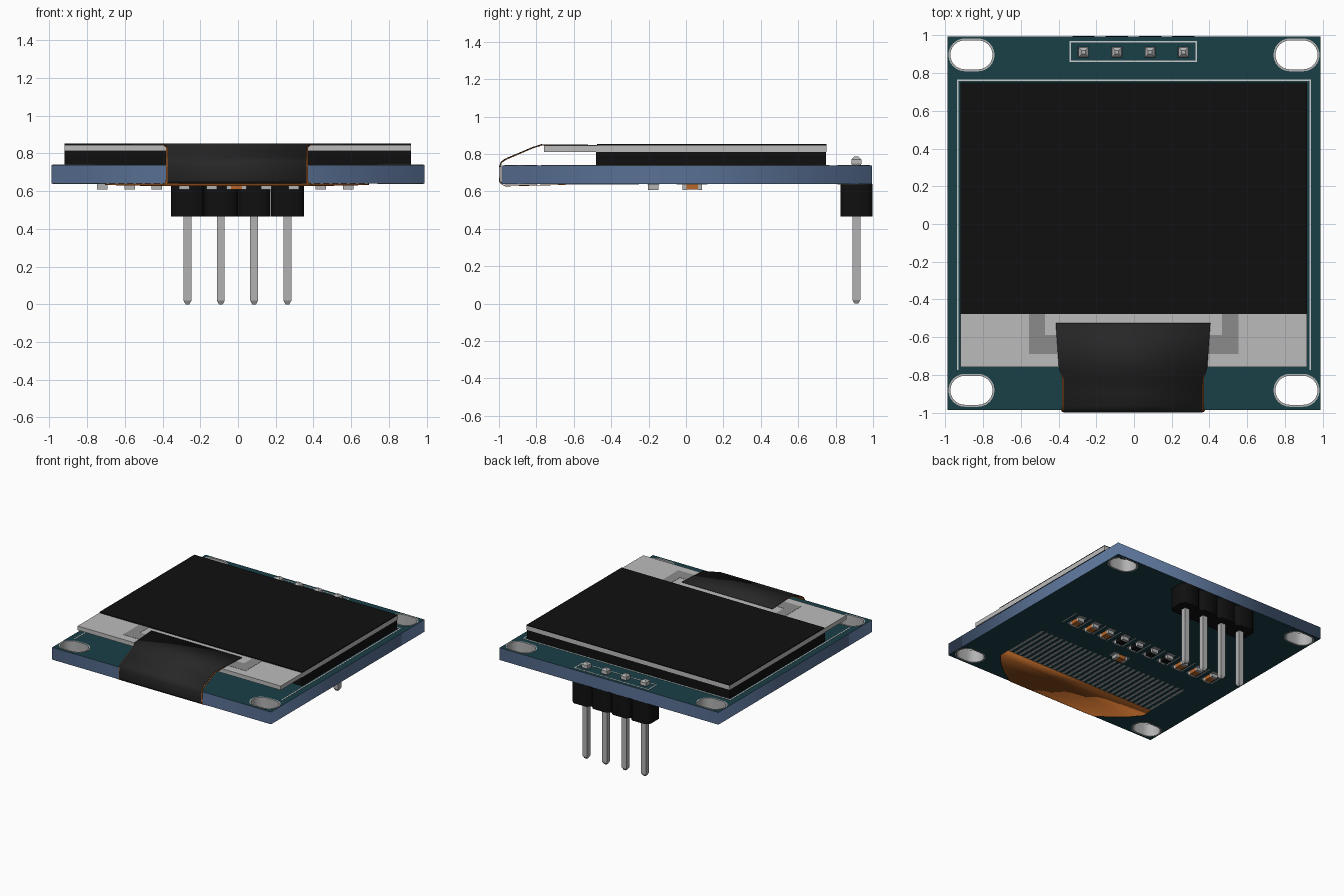
import bpy, bmesh, math
from mathutils import Vector

if "Cube" in bpy.data.objects:
    bpy.data.objects.remove(bpy.data.objects["Cube"])

def mat(name, r, g, b):
    m = bpy.data.materials.new(name)
    m.diffuse_color = (r, g, b, 1)
    m.use_nodes = True
    m.node_tree.nodes["Principled BSDF"].inputs["Base Color"].default_value = m.diffuse_color
    return m

TEAL = mat("board_teal", 0.010, 0.050, 0.063)
BLUE = mat("board_edge_blue", 0.10, 0.165, 0.30)
BLACK = mat("black", 0.005, 0.005, 0.005)
FILM = mat("film_dark", 0.02, 0.02, 0.02)
ORANGE = mat("flex_orange", 0.48, 0.13, 0.02)
GLASS = mat("glass_grey", 0.5, 0.5, 0.5)
SHADE = mat("shade_grey", 0.26, 0.26, 0.26)
METAL = mat("metal", 0.45, 0.45, 0.45)
PRINT = mat("print_pale", 0.55, 0.58, 0.58)

def finish(name, bm, material):
    bmesh.ops.recalc_face_normals(bm, faces=bm.faces)
    me = bpy.data.meshes.new(name)
    bm.to_mesh(me)
    bm.free()
    ob = bpy.data.objects.new(name, me)
    bpy.context.collection.objects.link(ob)
    if material:
        me.materials.append(material)
    return ob

def add_box(bm, x0, x1, y0, y1, z0, z1):
    vs = bmesh.ops.create_cube(bm, size=1)["verts"]
    for v in vs:
        v.co = ((x0 + x1) / 2 + v.co.x * (x1 - x0),
                (y0 + y1) / 2 + v.co.y * (y1 - y0),
                (z0 + z1) / 2 + v.co.z * (z1 - z0))

def boxes(name, items, material):
    bm = bmesh.new()
    for it in items:
        add_box(bm, *it)
    return finish(name, bm, material)

def plate(name, outlines, z0, z1, material):
    """Flat plate from 2D outlines; inner outlines become holes."""
    cu = bpy.data.curves.new(name, 'CURVE')
    cu.dimensions, cu.fill_mode = '2D', 'BOTH'
    cu.extrude = (z1 - z0) / 2
    for pts in outlines:
        sp = cu.splines.new('POLY')
        sp.points.add(len(pts) - 1)
        for p, (x, y) in zip(sp.points, pts):
            p.co = (x, y, 0, 1)
        sp.use_cyclic_u = True
    ob = bpy.data.objects.new(name, cu)
    bpy.context.collection.objects.link(ob)
    bpy.ops.object.select_all(action='DESELECT')
    ob.select_set(True)
    bpy.context.view_layer.objects.active = ob
    bpy.ops.object.convert(target='MESH')
    ob = bpy.context.view_layer.objects.active
    for v in ob.data.vertices:
        v.co.z += (z0 + z1) / 2
    ob.data.materials.clear()
    ob.data.materials.append(material)
    return ob

def slot(cx, cy, half, r, n=12):
    d = half - r
    pts = []
    for s, a0 in ((1, -math.pi / 2), (-1, math.pi / 2)):
        for i in range(n + 1):
            a = a0 + math.pi * i / n
            pts.append((cx + s * d + r * math.cos(a), cy + r * math.sin(a)))
    return pts

def loft_squares(bm, cx, cy, sections):
    """Square column from (z, half width) sections."""
    rings = [[bm.verts.new((cx + sx * h, cy + sy * h, z))
              for sx, sy in ((-1, -1), (1, -1), (1, 1), (-1, 1))] for z, h in sections]
    for a, b in zip(rings, rings[1:]):
        for i in range(4):
            bm.faces.new((a[i], a[(i + 1) % 4], b[(i + 1) % 4], b[i]))
    bm.faces.new(rings[0])
    bm.faces.new(rings[-1])

def ribbon(name, profile, material, thick, cx=-0.005):
    """Thin strip following (y, z, half width) stations, thickened inward."""
    bm = bmesh.new()
    rows = [[bm.verts.new((cx + s * w, y, z)) for s in (-1, 1)] for y, z, w in profile]
    for a, b in zip(rows, rows[1:]):
        bm.faces.new((a[0], b[0], b[1], a[1]))
    me = bpy.data.meshes.new(name)
    bm.to_mesh(me)
    bm.free()
    ob = bpy.data.objects.new(name, me)
    bpy.context.collection.objects.link(ob)
    me.materials.append(material)
    mod = ob.modifiers.new("thickness", 'SOLIDIFY')
    mod.thickness, mod.offset = thick, -1
    bpy.context.view_layer.objects.active = ob
    ob.select_set(True)
    bpy.ops.object.shade_smooth_by_angle(angle=math.radians(35))
    ob.select_set(False)
    return ob

# circuit board with four slotted holes, teal faces and blue edges
Z0, Z1 = 0.64, 0.74
holes = [(sx * 0.862, y) for sx in (-1, 1) for y in (0.897, -0.882)]
B = 0.99
board = plate("circuit_board", [[(-B, -0.987), (B, -0.987), (B, 0.995), (-B, 0.995)]]
              + [slot(x, y, 0.122, 0.087) for x, y in holes], Z0, Z1, TEAL)
board.data.materials.append(BLUE)
for p in board.data.polygons:
    p.material_index = 0 if abs(p.normal.z) > 0.5 else 1
for i, (x, y) in enumerate(holes):
    plate(f"hole_plating_{i + 1}", [slot(x, y, 0.1225, 0.0875), slot(x, y, 0.112, 0.077)],
          Z0 - 0.002, Z1 + 0.002, METAL)

# display stack
boxes("display_backing", [(-0.92, 0.917, -0.48, 0.748, Z1, 0.812)], BLACK)
boxes("display_glass", [(-0.92, 0.917, -0.758, 0.75, 0.812, 0.846)], GLASS)
boxes("display_front_film", [(-0.92, 0.917, -0.477, 0.75, 0.846, 0.853)], BLACK)
marks = []
for s in (-1, 1):
    for a, b, y0, y1 in ((0.47, 0.555, -0.69, -0.477), (0.36, 0.47, -0.69, -0.59)):
        xs = sorted((s * a - 0.002, s * b - 0.002))
        marks.append((*xs, y0, y1, 0.8455, 0.8475))
boxes("glass_conductor_marks", marks, SHADE)

# printed outlines on the top face
P = (Z1 - 0.001, Z1 + 0.002)
boxes("display_outline_print", [(-0.94, -0.931, -0.775, 0.767, *P), (0.931, 0.94, -0.775, 0.767, *P),
                                (-0.931, 0.931, 0.758, 0.767, *P)], PRINT)
boxes("header_outline_print", [(-0.342, -0.333, 0.86, 0.97, *P), (0.325, 0.334, 0.86, 0.97, *P),
                               (-0.333, 0.325, 0.86, 0.868, *P), (-0.333, 0.325, 0.962, 0.97, *P)], PRINT)

# flexible ribbon: orange base wrapping the front edge, dark cover film outside
ribbon("ribbon_base", [(-0.60, 0.849, 0.40), (-0.77, 0.849, 0.392), (-0.82, 0.834, 0.377), (-0.90, 0.80, 0.376),
                       (-0.965, 0.772, 0.376), (-0.988, 0.755, 0.376), (-0.995, 0.73, 0.376),
                       (-0.996, 0.66, 0.376), (-0.985, 0.636, 0.385), (-0.965, 0.627, 0.42),
                       (-0.90, 0.629, 0.52), (-0.82, 0.631, 0.62), (-0.73, 0.633, 0.70),
                       (-0.64, 0.636, 0.70)], ORANGE, 0.004)
ribbon("ribbon_cover_film", [(-0.525, 0.854, 0.41), (-0.77, 0.854, 0.393), (-0.82, 0.838, 0.37),
                             (-0.90, 0.804, 0.369), (-0.967, 0.776, 0.369), (-0.992, 0.757, 0.369),
                             (-1.0, 0.73, 0.369), (-1.0, 0.658, 0.369), (-0.994, 0.642, 0.369)],
       FILM, 0.004)

# comb of ribbon contacts on the underside
N = 30
boxes("ribbon_contacts", [(x - 0.009, x + 0.009, -0.66, -0.25, Z0 - 0.003, Z0 + 0.001)
                          for x in (-0.69 + 1.37 * i / (N - 1) for i in range(N))], METAL)

# pin header: chamfered blocks, pins, solder tips
PINS, PY = [-0.268 + 0.1767 * i for i in range(4)], 0.911
for i, x in enumerate(PINS):
    h, k, c = 0.0882, 0.086, 0.03
    outline = [(x + sx, PY + sy) for sx, sy in ((-h + c, -k), (h - c, -k), (h, -k + c), (h, k - c),
                                               (h - c, k), (-h + c, k), (-h, k - c), (-h, -k + c))]
    plate(f"header_block_{i + 1}", [outline], 0.467, Z0, BLACK)
bm = bmesh.new()
for x in PINS:
    loft_squares(bm, x, PY, [(0, 0.010), (0.02, 0.021), (0.745, 0.021)])
finish("header_pins", bm, METAL)
bm = bmesh.new()
for x in PINS:
    loft_squares(bm, x, PY, [(0.738, 0.022), (0.75, 0.028), (0.772, 0.026), (0.787, 0.010)])
finish("solder_tips", bm, METAL)

# small surface parts on the underside: (x, y, along x?, body colour)
chips = [(0.585 - 0.145 * i, 0.033, False, ORANGE if i < 3 or i > 6 else BLACK) for i in range(10)]
chips.append((-0.008, -0.175, True, ORANGE))
for n, (x, y, flat, body) in enumerate(chips):
    def span(l0, l1, w, z0, z1):
        return (x + l0, x + l1, y - w, y + w, z0, z1) if flat else (x - w, x + w, y + l0, y + l1, z0, z1)
    boxes(f"chip_body_{n + 1}", [span(-0.03, 0.03, 0.027, 0.61, Z0)], body)
    boxes(f"chip_ends_{n + 1}", [s for a in (-1, 1) for s in (
        span(*sorted((a * 0.03, a * 0.052)), 0.028, 0.609, Z0),
        span(*sorted((a * 0.025, a * 0.075)), 0.032, Z0 - 0.003, Z0 + 0.001))], METAL)
# printed dividers between the small parts
boxes("chip_divider_print", [(x - 0.004, x + 0.004, -0.05, 0.115, Z0 - 0.002, Z0 + 0.001)
                             for x in (0.6575 - 0.145 * i for i in range(11))], PRINT)
